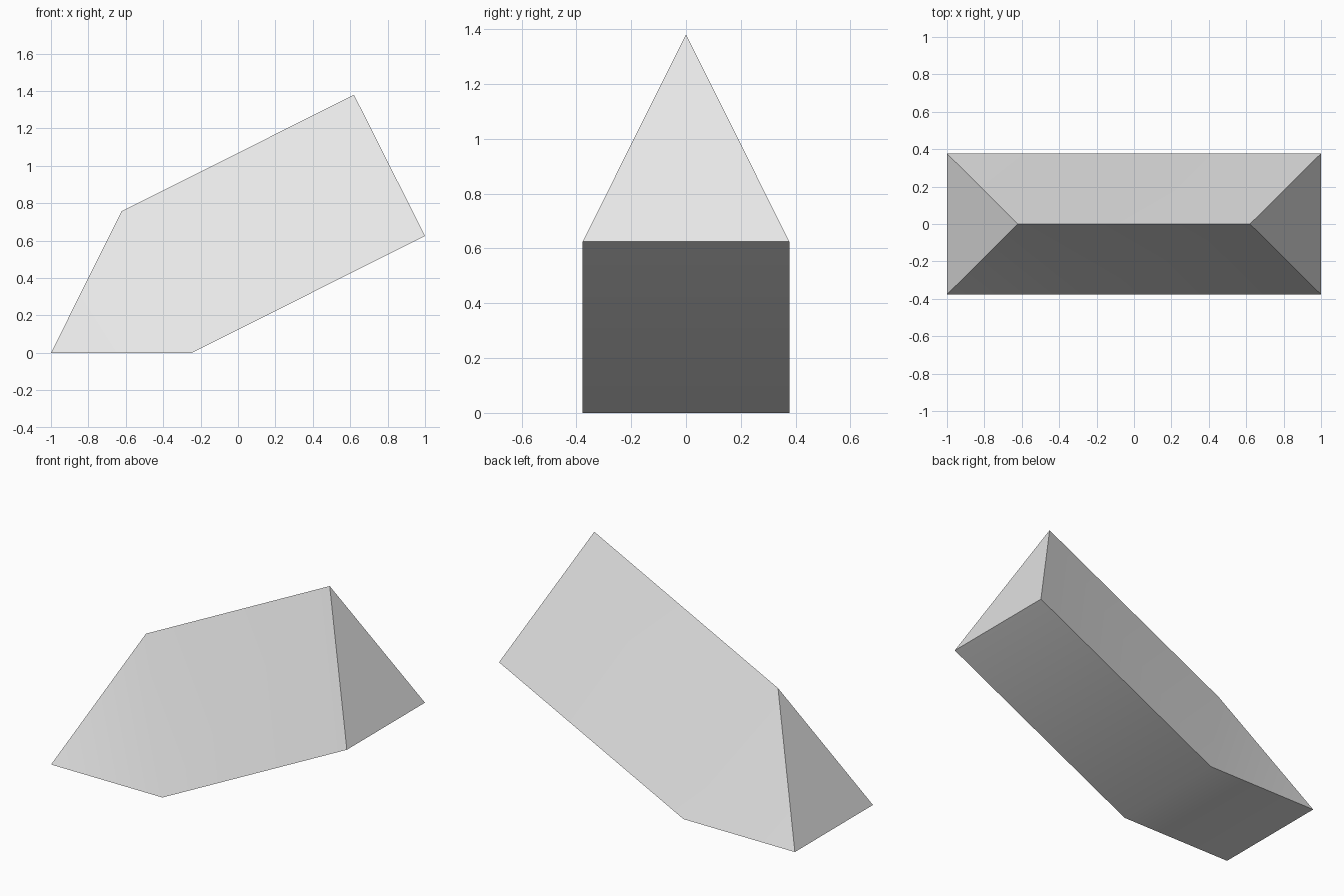
import bpy
import bmesh
import math

cube = bpy.data.objects.get("Cube")
if cube:
    bpy.data.objects.remove(cube, do_unlink=True)

HALF_WIDTH = 0.377
KEEL = [(-1, 0), (-0.247, 0), (1, 0.625)]    # bottom edge, x and z
RIDGE = [(-0.622, 0.757), (0.62, 1.38)]      # top edge, x and z

# Plain grey surface
grey = bpy.data.materials.new("light grey")
grey.use_nodes = True
colour = (0.8, 0.8, 0.8, 1)
grey.diffuse_color = colour
grey.node_tree.nodes["Principled BSDF"].inputs["Base Color"].default_value = colour

# Bent wedge: two mirrored bottom edges meeting in one ridge
bm = bmesh.new()
ridge = [bm.verts.new((x, 0, z)) for x, z in RIDGE]
front, back = [[bm.verts.new((x, side * HALF_WIDTH, z)) for x, z in KEEL]
               for side in (-1, 1)]

# Sloping sides, each folded from the bend up to the low ridge end
for edge in (front, back):
    bm.faces.new((edge[0], edge[1], ridge[0]))
    bm.faces.new((edge[1], edge[2], ridge[1], ridge[0]))

# Underside, bent once
for i in range(2):
    bm.faces.new((front[i], back[i], back[i + 1], front[i + 1]))

# Triangular ends
bm.faces.new((front[0], ridge[0], back[0]))
bm.faces.new((front[2], back[2], ridge[1]))
bmesh.ops.recalc_face_normals(bm, faces=bm.faces)

mesh = bpy.data.meshes.new("bent_wedge")
bm.to_mesh(mesh)
bm.free()
mesh.materials.append(grey)
wedge = bpy.data.objects.new("bent_wedge", mesh)
bpy.context.collection.objects.link(wedge)

# Soften the shallow bends, keep the ridge and end edges sharp
bpy.ops.object.select_all(action="DESELECT")
wedge.select_set(True)
bpy.context.view_layer.objects.active = wedge
bpy.ops.object.shade_smooth_by_angle(angle=math.radians(30))
